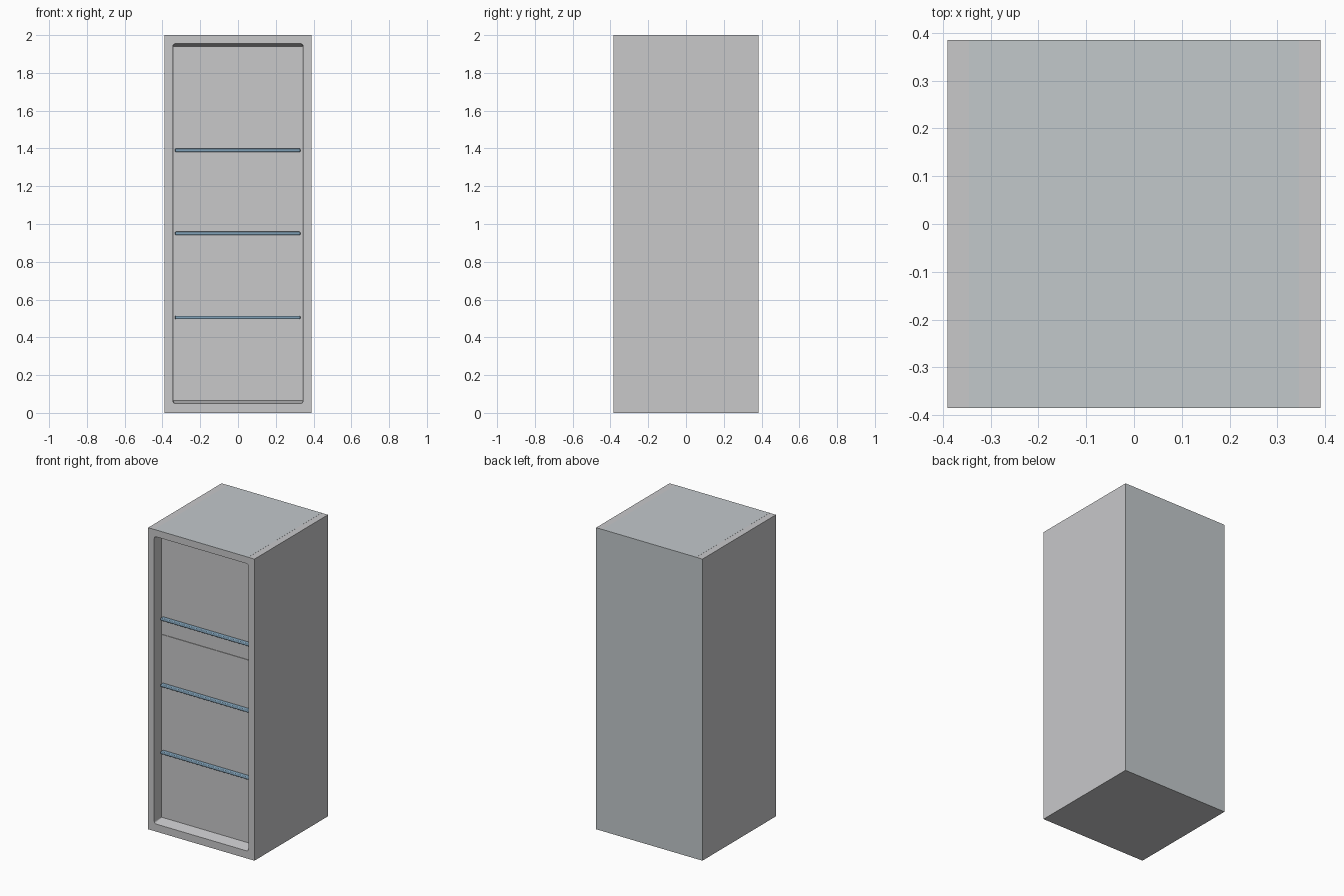
import bpy, bmesh, math

if "Cube" in bpy.data.objects:
    bpy.data.objects.remove(bpy.data.objects["Cube"], do_unlink=True)


def material(name, rgb):
    m = bpy.data.materials.new(name)
    m.use_nodes = True
    m.diffuse_color = (*rgb, 1)
    m.node_tree.nodes["Principled BSDF"].inputs["Base Color"].default_value = (*rgb, 1)
    return m


grey = material("cabinet grey", (0.58, 0.58, 0.59))
pale = material("pale blue grey", (0.54, 0.58, 0.60))
blue = material("steel blue", (0.22, 0.36, 0.48))

W, D, H = 0.39, 0.385, 2.0      # half width, half depth, height
BACK = -D + 0.075               # back plane of the front recess


def add_object(name, bm, *mats):
    me = bpy.data.meshes.new(name)
    bmesh.ops.recalc_face_normals(bm, faces=bm.faces[:])
    bm.to_mesh(me)
    bm.free()
    ob = bpy.data.objects.new(name, me)
    bpy.context.collection.objects.link(ob)
    for m in mats:
        me.materials.append(m)
    return ob


def box(name, x, y, z, mat, bevel=0):
    """Box from (min, max) ranges, with optional rounded edges."""
    bm = bmesh.new()
    bmesh.ops.create_cube(bm, size=1)
    for v in bm.verts:
        for i, (lo, hi) in enumerate((x, y, z)):
            v.co[i] = lo + (v.co[i] + 0.5) * (hi - lo)
    if bevel:
        bmesh.ops.bevel(bm, geom=bm.edges[:], offset=bevel, segments=3,
                        profile=0.5, affect='EDGES')
    return add_object(name, bm, mat)


def outline(bm, half, low, high, y, radius=0, steps=5):
    """Loop of an upright rectangle with rounded corners."""
    loop = []
    corners = ((1, high), (-1, high), (-1, low), (1, low))
    for q, (side, z) in enumerate(corners):
        cx = side * (half - radius)
        cz = z - radius if z == high else z + radius
        for k in range(steps):
            a = math.pi / 2 * (q + k / (steps - 1))
            loop.append(bm.verts.new((cx + radius * math.cos(a), y,
                                      cz + radius * math.sin(a))))
    return loop


# Cabinet shell: rear, front rim, rounded opening, tapering recess
bm = bmesh.new()
loops = [outline(bm, W, 0, H, D),
         outline(bm, W, 0, H, -D),
         outline(bm, 0.345, 0.05, 1.955, -D, 0.014),
         outline(bm, 0.341, 0.065, 1.94, BACK)]
for a, b in zip(loops, loops[1:]):
    n = len(a)
    for i in range(n):
        j = (i + 1) % n
        bm.faces.new((a[i], a[j], b[j], b[i]))
bm.faces.new(loops[0])
bm.faces.new(loops[-1])
bmesh.ops.remove_doubles(bm, verts=bm.verts[:], dist=0.0001)
for f in bm.faces:
    if f.calc_center_median().y > D - 0.01:
        f.material_index = 1
add_object("cabinet_shell", bm, grey, pale)

# Thin centre sheet on the top
box("top_sheet", (-0.345, 0.345), (-D, D), (H - 0.002, H + 0.0005), pale)

# Inner panels, separated by a fine seam
for name, low, high in (("lower_panel", 0.066, 1.278), ("upper_panel", 1.282, 1.939)):
    box(name, (-0.34, 0.34), (BACK - 0.004, BACK + 0.002), (low, high), grey)

# Horizontal rails
for name, z in (("lower_rail", 0.505), ("middle_rail", 0.95), ("upper_rail", 1.39)):
    rail = box(name, (-0.333, 0.33), (-D + 0.047, BACK), (z - 0.009, z + 0.009),
               blue, 0.005)
    bpy.ops.object.select_all(action='DESELECT')
    rail.select_set(True)
    bpy.context.view_layer.objects.active = rail
    bpy.ops.object.shade_smooth_by_angle(angle=math.radians(40))
